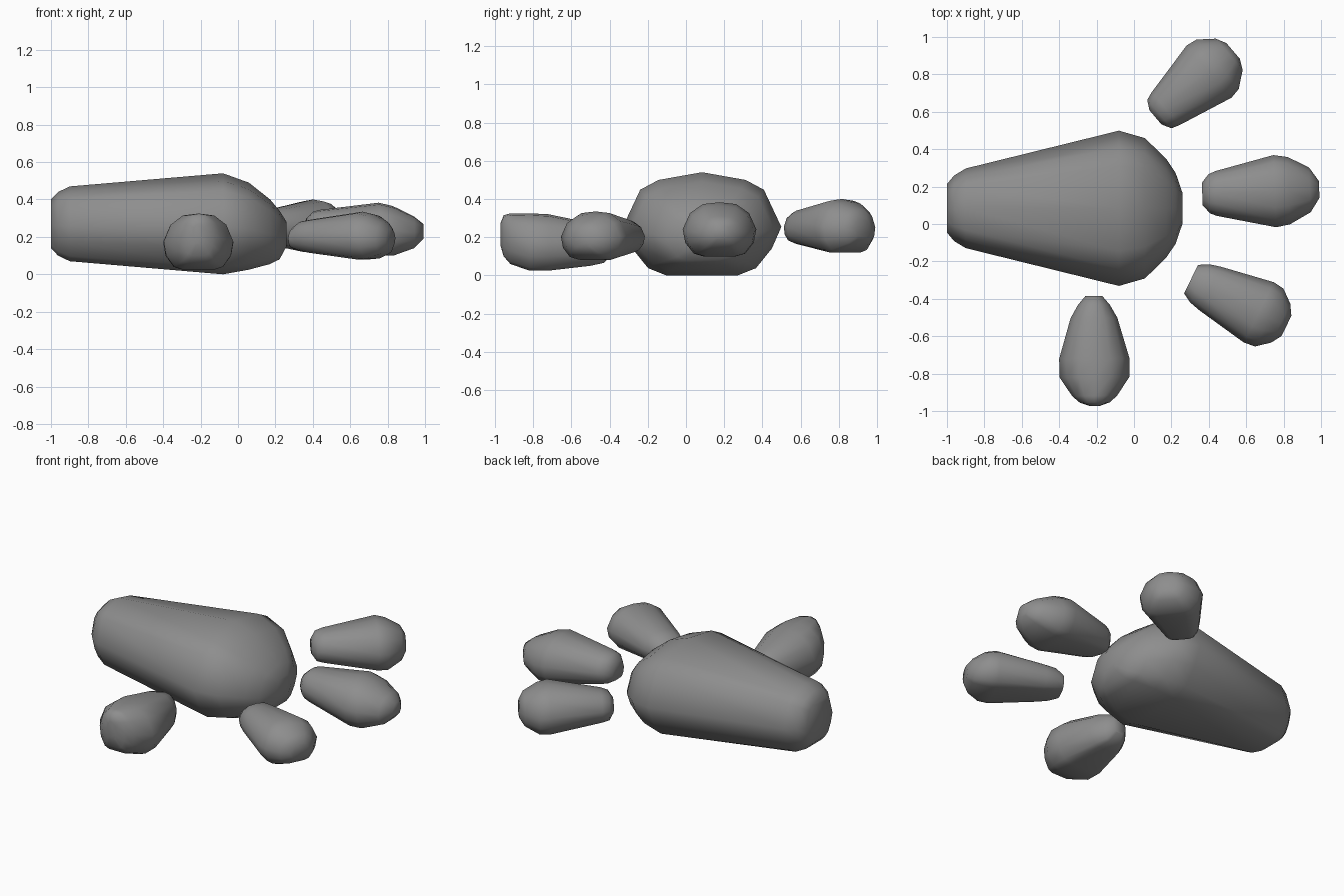
import bpy, bmesh, math
from mathutils import Vector

grey = bpy.data.materials.new("stone grey")
grey.diffuse_color = (0.27, 0.27, 0.27, 1)

# Half cross-sections (side, height) from top to bottom, mirrored to full rings
PALM = [(0, 1), (.55, .85), (.78, .66), (1, -.06), (.88, -.48), (.68, -.86), (.45, -1)]
TOE = [(0, 1), (.45, .93), (.8, .6), (1, 0), (.93, -.5), (.7, -.9), (.45, -1)]


def loft(name, start, end, half, sections):
    """Loft rings of (t, half width, bottom z, top z) along start -> end."""
    a, b = Vector((*start, 0)), Vector((*end, 0))
    d = (b - a).normalized()
    side = Vector((d.y, -d.x, 0))
    ring = half + [(-x, z) for x, z in reversed(half) if x > 0]
    bm = bmesh.new()
    loops = []
    for t, w, z0, z1 in sections:
        c = a.lerp(b, t) + Vector((0, 0, (z0 + z1) / 2))
        h = (z1 - z0) / 2
        loops.append([bm.verts.new(c + side * (x * w) + Vector((0, 0, z * h)))
                      for x, z in ring])
    n = len(ring)
    for p, q in zip(loops, loops[1:]):
        for i in range(n):
            j = (i + 1) % n
            bm.faces.new((p[i], p[j], q[j], q[i]))
    bm.faces.new(loops[0])
    bm.faces.new(loops[-1])
    bmesh.ops.recalc_face_normals(bm, faces=bm.faces)
    me = bpy.data.meshes.new(name)
    bm.to_mesh(me)
    bm.free()
    me.materials.append(grey)
    ob = bpy.data.objects.new(name, me)
    bpy.context.collection.objects.link(ob)
    bpy.ops.object.select_all(action='DESELECT')
    ob.select_set(True)
    bpy.context.view_layer.objects.active = ob
    bpy.ops.object.shade_smooth_by_angle(angle=math.radians(55))


# Palm: narrow wrist end widening toward a rounded front
loft("palm", (-1, .084), (.26, .084), PALM, [
    (0, .13, .14, .40), (.03, .175, .10, .44), (.08, .213, .07, .47),
    (.73, .415, 0, .54), (.84, .375, .025, .49), (.93, .265, .055, .40),
    (.97, .19, .08, .34), (1, .08, .15, .28)])

# Four separate club-shaped digits
loft("back_finger", (.115, .57), (.53, .925), TOE, [
    (0, .05, .21, .29), (.05, .10, .175, .33), (.13, .115, .165, .345),
    (.69, .184, .12, .40), (.8, .174, .12, .385), (.95, .11, .16, .345),
    (1, .055, .2, .3)])
loft("middle_finger", (.365, .16), (.99, .185), TOE, [
    (0, .06, .19, .30), (.06, .105, .17, .335), (.12, .12, .16, .345),
    (.62, .193, .10, .383), (.74, .18, .10, .365), (.92, .12, .14, .31),
    (1, .045, .19, .27)])
loft("front_finger", (.305, -.295), (.815, -.545), TOE, [
    (0, .085, .14, .25), (.09, .114, .125, .285), (.2, .13, .115, .295),
    (.71, .18, .08, .335), (.82, .172, .085, .32), (.94, .116, .11, .28),
    (1, .06, .15, .24)])
loft("thumb", (-.215, -.385), (-.21, -.972), TOE, [
    (0, .045, .11, .21), (.08, .085, .065, .25), (.2, .125, .05, .275),
    (.57, .188, .025, .32), (.74, .186, .025, .325), (.91, .12, .06, .325),
    (.97, .08, .1, .315), (1, .03, .16, .27)])
